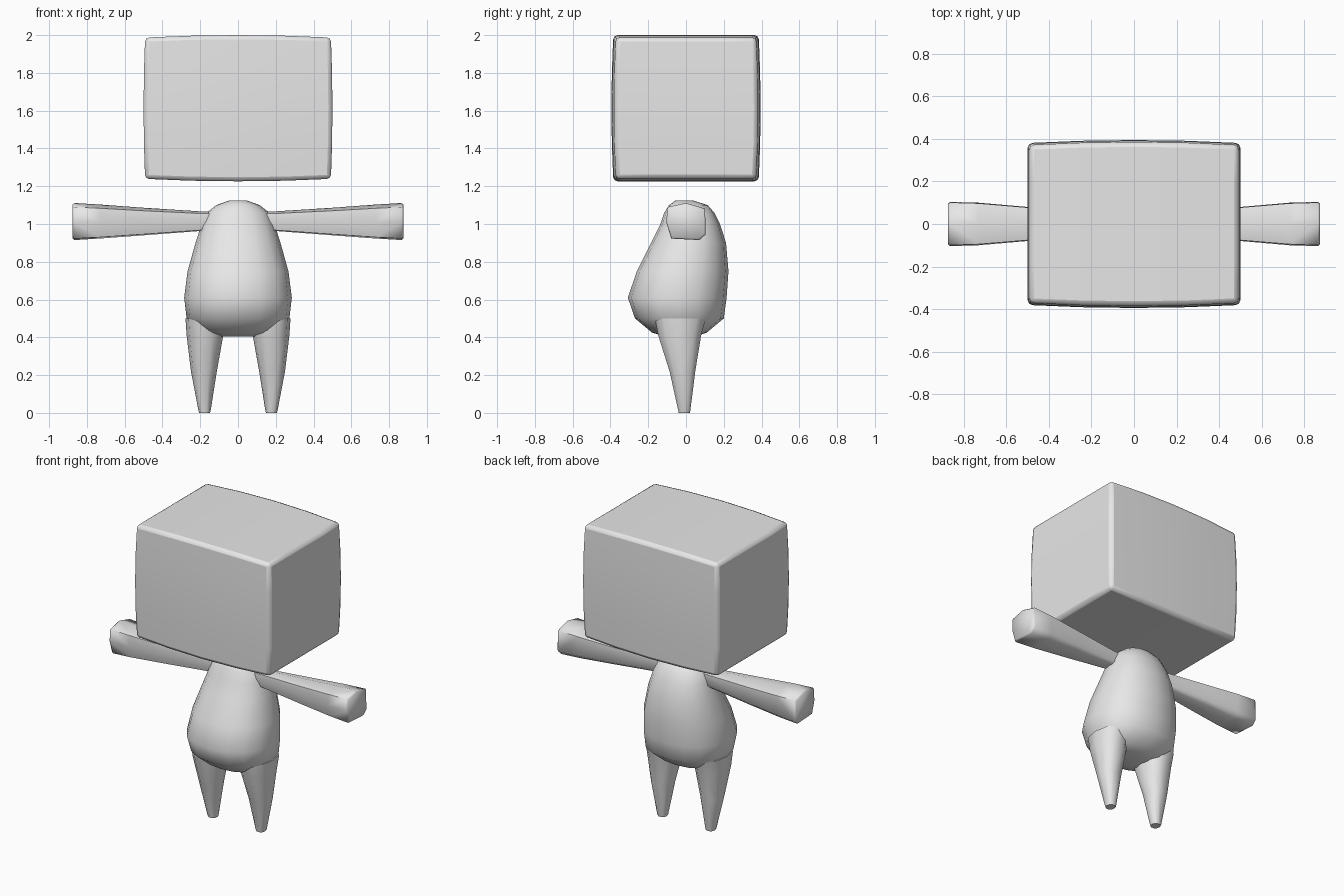
import bpy, bmesh, math
from mathutils import Vector

if "Cube" in bpy.data.objects:
    bpy.data.objects.remove(bpy.data.objects["Cube"])

grey = bpy.data.materials.new("light grey")
grey.diffuse_color = (0.8, 0.8, 0.8, 1)
grey.use_nodes = True
grey.node_tree.nodes["Principled BSDF"].inputs["Base Color"].default_value = grey.diffuse_color


def finish(bm, name, angle):
    """Turn a bmesh into a named, smoothly shaded grey object."""
    bmesh.ops.recalc_face_normals(bm, faces=bm.faces)
    mesh = bpy.data.meshes.new(name)
    bm.to_mesh(mesh)
    bm.free()
    mesh.materials.append(grey)
    obj = bpy.data.objects.new(name, mesh)
    bpy.context.collection.objects.link(obj)
    bpy.ops.object.select_all(action='DESELECT')
    obj.select_set(True)
    bpy.context.view_layer.objects.active = obj
    bpy.ops.object.shade_smooth_by_angle(angle=math.radians(angle))
    return obj


def loft(name, rings, angle=50):
    """Skin a list of equal-sized point rings and cap both ends."""
    bm = bmesh.new()
    loops = [[bm.verts.new(p) for p in ring] for ring in rings]
    n = len(loops[0])
    for a, b in zip(loops, loops[1:]):
        for i in range(n):
            j = (i + 1) % n
            bm.faces.new((a[i], a[j], b[j], b[i]))
    bm.faces.new(loops[0])
    bm.faces.new(loops[-1])
    return finish(bm, name, angle)


def oval(z, x0, x1, y0, y1, n, power=1.0):
    """Horizontal oval ring; a power below 1 makes it squarer."""
    pts = []
    for i in range(n):
        t = 2 * math.pi * i / n
        c, s = math.cos(t), math.sin(t)
        c = math.copysign(abs(c) ** power, c)
        s = math.copysign(abs(s) ** power, s)
        pts.append(Vector(((x0 + x1) / 2 + c * (x1 - x0) / 2,
                           (y0 + y1) / 2 + s * (y1 - y0) / 2, z)))
    return pts


# Head: gently bulged box with rounded edges
bm = bmesh.new()
bmesh.ops.create_cube(bm, size=2)
bmesh.ops.subdivide_edges(bm, edges=bm.edges[:], cuts=3, use_grid_fill=True)
for v in bm.verts:
    x, y, z = v.co
    v.co = (x * (0.492 + 0.008 * (1 - z * z)),
            y * (0.371 + 0.014 * (1 - x * x) + 0.010 * (1 - z * z)),
            1.613 + z * (0.374 + 0.013 * (1 - x * x)))
head = finish(bm, "head", 60)
bevel = head.modifiers.new("rounded edges", 'BEVEL')
bevel.width = 0.022
bevel.segments = 2
bevel.limit_method = 'ANGLE'
bevel.angle_limit = math.radians(50)

# Body: pear shape with a forward belly (z, half width, front y, back y)
body = [(0.405, 0.11, -0.11, 0.05), (0.425, 0.20, -0.18, 0.11),
        (0.50, 0.272, -0.27, 0.20), (0.61, 0.285, -0.308, 0.215),
        (0.75, 0.267, -0.26, 0.225), (0.90, 0.225, -0.185, 0.212),
        (1.00, 0.193, -0.135, 0.18), (1.06, 0.165, -0.115, 0.15),
        (1.10, 0.115, -0.09, 0.115), (1.125, 0.045, -0.055, 0.035)]
loft("body", [oval(z, -w, w, a, b, 16, 0.9) for z, w, a, b in body], 70)

# Legs: tapered cones (z, inner x, outer x, front y, back y)
leg = [(0.0, 0.148, 0.205, -0.04, 0.022), (0.01, 0.145, 0.209, -0.042, 0.024),
       (0.22, 0.112, 0.249, -0.09, 0.052), (0.41, 0.078, 0.272, -0.152, 0.085),
       (0.50, 0.08, 0.278, -0.17, 0.11)]
# Arms: flaring outward (x, centre z, half height, half depth)
arm = [(0.10, 1.02, 0.045, 0.045), (0.20, 1.015, 0.052, 0.05),
       (0.50, 1.013, 0.073, 0.08), (0.73, 1.013, 0.090, 0.10),
       (0.865, 1.013, 0.098, 0.104), (0.876, 1.013, 0.090, 0.096)]
# Seven-sided arm section as (depth, height)
section = [(-0.95, 0.78), (0.0, 1.0), (0.97, 0.70), (1.0, -0.70),
           (0.68, -1.0), (-0.75, -0.92), (-1.0, -0.05)]

for side, s in (("left", 1), ("right", -1)):
    loft(side + "_leg", [[(s * p.x, p.y, p.z) for p in
                          oval(z, xi, xo, a, b, 10, 0.85)]
                         for z, xi, xo, a, b in leg])
    loft(side + "_arm", [[(s * x, dy * d, z + h * dz) for dy, dz in section]
                         for x, z, h, d in arm], 65)
